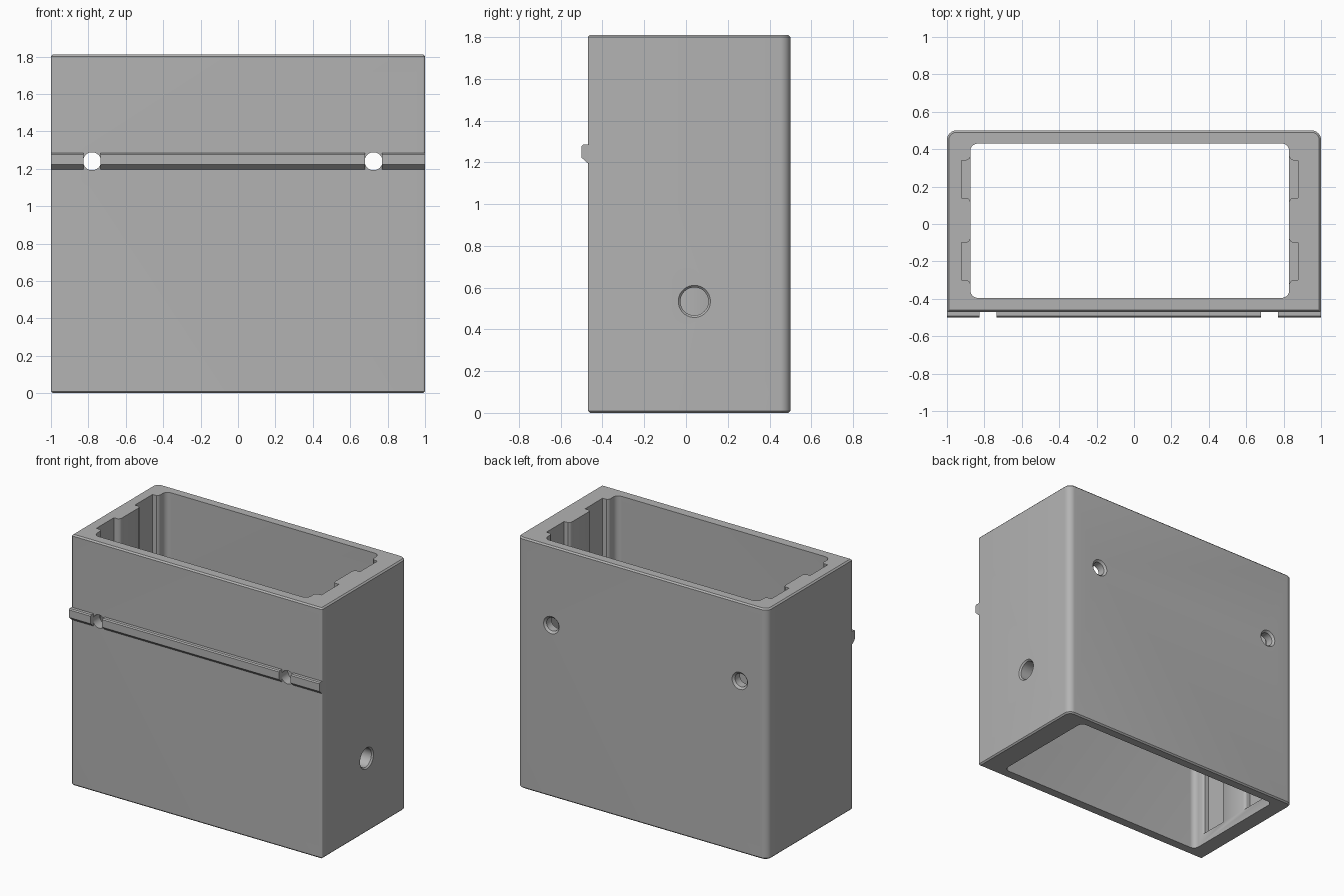
import bpy, bmesh
from math import cos, sin, pi, radians
from mathutils import Vector

if "Cube" in bpy.data.objects:
    bpy.data.objects.remove(bpy.data.objects["Cube"])

grey = bpy.data.materials.new("plain grey")
grey.use_nodes = True
COLOUR = (0.45, 0.45, 0.45, 1)
grey.diffuse_color = COLOUR
grey.node_tree.nodes["Principled BSDF"].inputs["Base Color"].default_value = COLOUR

HEIGHT = 1.81


def loft(name, rings):
    """Closed solid through rings of equal point count."""
    bm = bmesh.new()
    loops = [[bm.verts.new(p) for p in ring] for ring in rings]
    for a, b in zip(loops, loops[1:]):
        for i in range(len(a)):
            j = (i + 1) % len(a)
            bm.faces.new((a[i], a[j], b[j], b[i]))
    bm.faces.new(loops[0][::-1])
    bm.faces.new(loops[-1])
    bmesh.ops.recalc_face_normals(bm, faces=bm.faces)
    mesh = bpy.data.meshes.new(name)
    bm.to_mesh(mesh)
    bm.free()
    mesh.materials.append(grey)
    ob = bpy.data.objects.new(name, mesh)
    bpy.context.collection.objects.link(ob)
    return ob


def rounded_rect(x0, x1, y0, y1, front_r, back_r, z, inset=0, steps=8):
    """Rectangle outline with its own corner radius at front and back."""
    pts = []
    corners = [(x1, y1, -1, -1, back_r), (x0, y1, 1, -1, back_r),
               (x0, y0, 1, 1, front_r), (x1, y0, -1, 1, front_r)]
    for k, (cx, cy, sx, sy, r) in enumerate(corners):
        for i in range(steps + 1):
            a = (k + i / steps) * pi / 2
            rr = r - inset
            pts.append((cx + sx * r + rr * cos(a), cy + sy * r + rr * sin(a), z))
    return pts


def bore(name, start, direction, sections, sides=40):
    """Round cutter: sections are (distance along direction, radius)."""
    d = Vector(direction)
    u = d.orthogonal().normalized()
    v = d.cross(u)
    rings = [[Vector(start) + d * t + (u * cos(2 * pi * i / sides) + v * sin(2 * pi * i / sides)) * r
              for i in range(sides)] for t, r in sections]
    return loft(name, rings)


def cut(target, cutter):
    mod = target.modifiers.new("cut", "BOOLEAN")
    mod.operation = "DIFFERENCE"
    mod.solver = "EXACT"
    mod.object = cutter
    bpy.context.view_layer.objects.active = target
    bpy.ops.object.modifier_apply(modifier=mod.name)
    bpy.data.objects.remove(cutter)


# Outer block: rounded back corners, small chamfer round top and bottom
levels = [(0, 0.01), (0.01, 0), (HEIGHT - 0.01, 0), (HEIGHT, 0.01)]
housing = loft("housing", [rounded_rect(-1, 1, -0.47, 0.5, 0.011, 0.05, z, inset)
                           for z, inset in levels])

# Opening right through from top to bottom
LEFT, RIGHT = 0.83, -0.875
cut(housing, loft("opening_cutter", [rounded_rect(RIGHT, LEFT, -0.395, 0.43, 0.04, 0.04, z)
                                     for z in (-0.1, HEIGHT + 0.1)]))

# Guide grooves with flared mouths, closed just above the bottom
for wall, out in ((LEFT, 1), (RIGHT, -1)):
    for middle in (0.24, -0.20):
        half = [(-0.1, 0.122), (-0.001, 0.122), (0.006, 0.108), (0.016, 0.101), (0.046, 0.1)]
        shape = [(d, w) for d, w in half] + [(d, -w) for d, w in reversed(half)]
        cut(housing, loft("groove_cutter", [[(wall + out * d, middle + w, z) for d, w in shape]
                                            for z in (0.08, HEIGHT + 0.1)]))

# Screw holes through front and back walls, countersunk at the back
HOLES = (-0.78, 0.725)
for x in HOLES:
    cut(housing, bore("screw_cutter", (x, 0.5, 1.24), (0, -1, 0),
                      [(-0.01, 0.072), (0.014, 0.048), (1.1, 0.048)]))

# Cable hole in the left wall only
cut(housing, bore("cable_cutter", (1, 0.04, 0.534), (-1, 0, 0),
                  [(-0.01, 0.087), (0.01, 0.067), (0.4, 0.067)]))

# Front ledge in three pieces, interrupted at the screw holes
profile = [(-0.465, 1.195), (-0.47, 1.195), (-0.5, 1.222), (-0.5, 1.277),
           (-0.493, 1.285), (-0.465, 1.285)]
GAP = 0.046
stops = [-1, HOLES[0] - GAP, HOLES[0] + GAP, HOLES[1] - GAP, HOLES[1] + GAP, 1]
ledges = [loft(f"ledge_{side}", [[(x, y, z) for y, z in profile] for x in ends])
          for side, ends in zip(("right", "middle", "left"), zip(stops[::2], stops[1::2]))]

# Smooth the round parts, keep edges crisp
bpy.ops.object.select_all(action="DESELECT")
for ob in [housing] + ledges:
    ob.select_set(True)
bpy.context.view_layer.objects.active = housing
bpy.ops.object.shade_smooth_by_angle(angle=radians(30))
